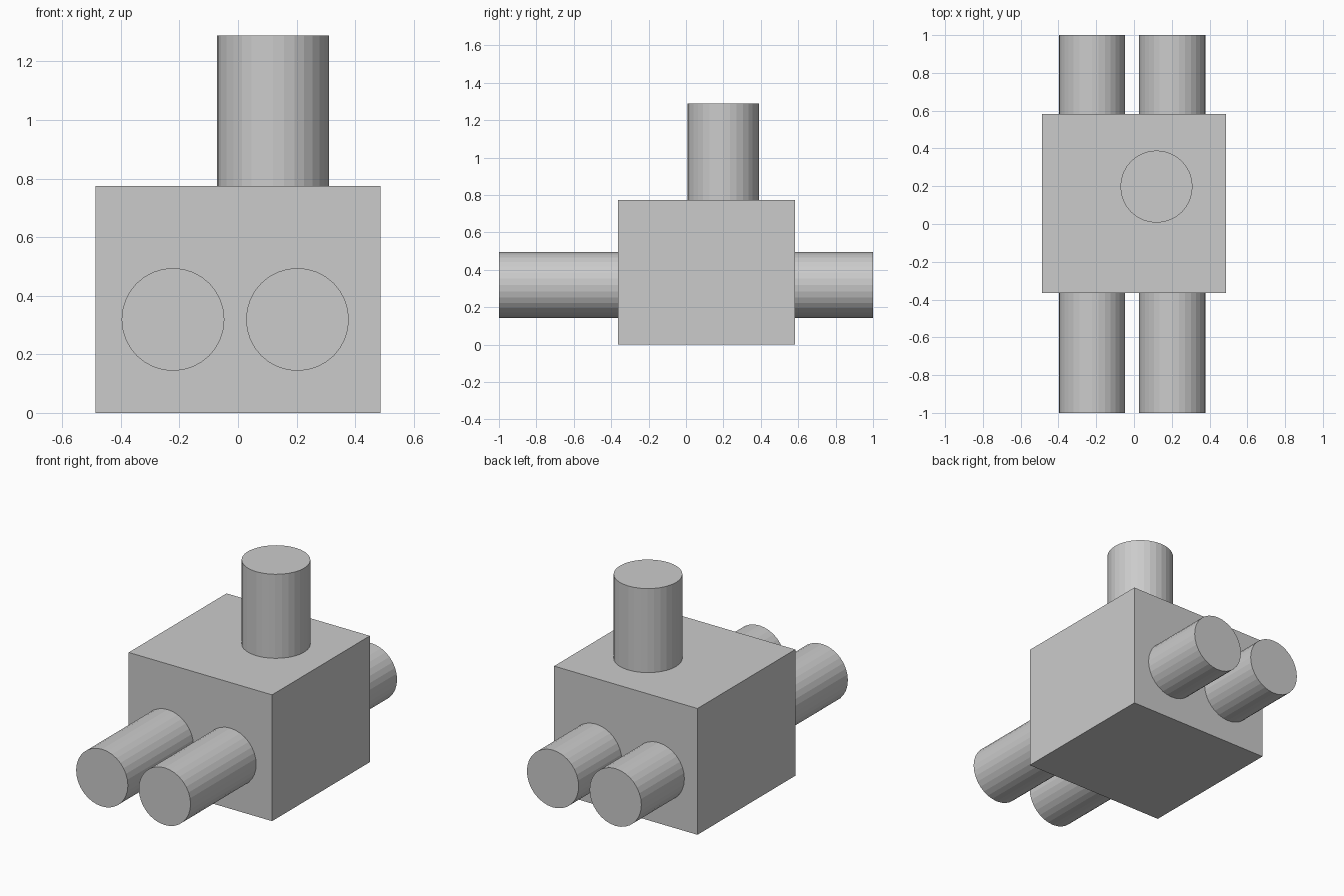
import bpy
from math import pi

if "Cube" in bpy.data.objects:
    bpy.data.objects.remove(bpy.data.objects["Cube"])


def cylinder(name, radius, length, location, rotation=(0, 0, 0)):
    bpy.ops.mesh.primitive_cylinder_add(vertices=32, radius=radius, depth=length,
                                        location=location, rotation=rotation)
    bpy.context.object.name = name


# Rectangular body, set slightly back from the centre
WIDTH, HEIGHT = 0.972, 0.774
FRONT, BACK = -0.364, 0.583
bpy.ops.mesh.primitive_cube_add(size=1, location=(0, (FRONT + BACK) / 2, HEIGHT / 2))
body = bpy.context.object
body.name = "body"
body.scale = (WIDTH, BACK - FRONT, HEIGHT)
bpy.ops.object.transform_apply(location=False, rotation=False, scale=True)

# Two horizontal rods running through the body, front to back
for name, x in (("left_rod", -0.222), ("right_rod", 0.203)):
    cylinder(name, 0.1755, 2.0, (x, 0, 0.319), (pi / 2, 0, 0))

# Upright post on top, sunk a little into the body
POST_TOP, POST_BASE = 1.289, HEIGHT - 0.05
cylinder("top_post", 0.191, POST_TOP - POST_BASE, (0.119, 0.198, (POST_TOP + POST_BASE) / 2))
